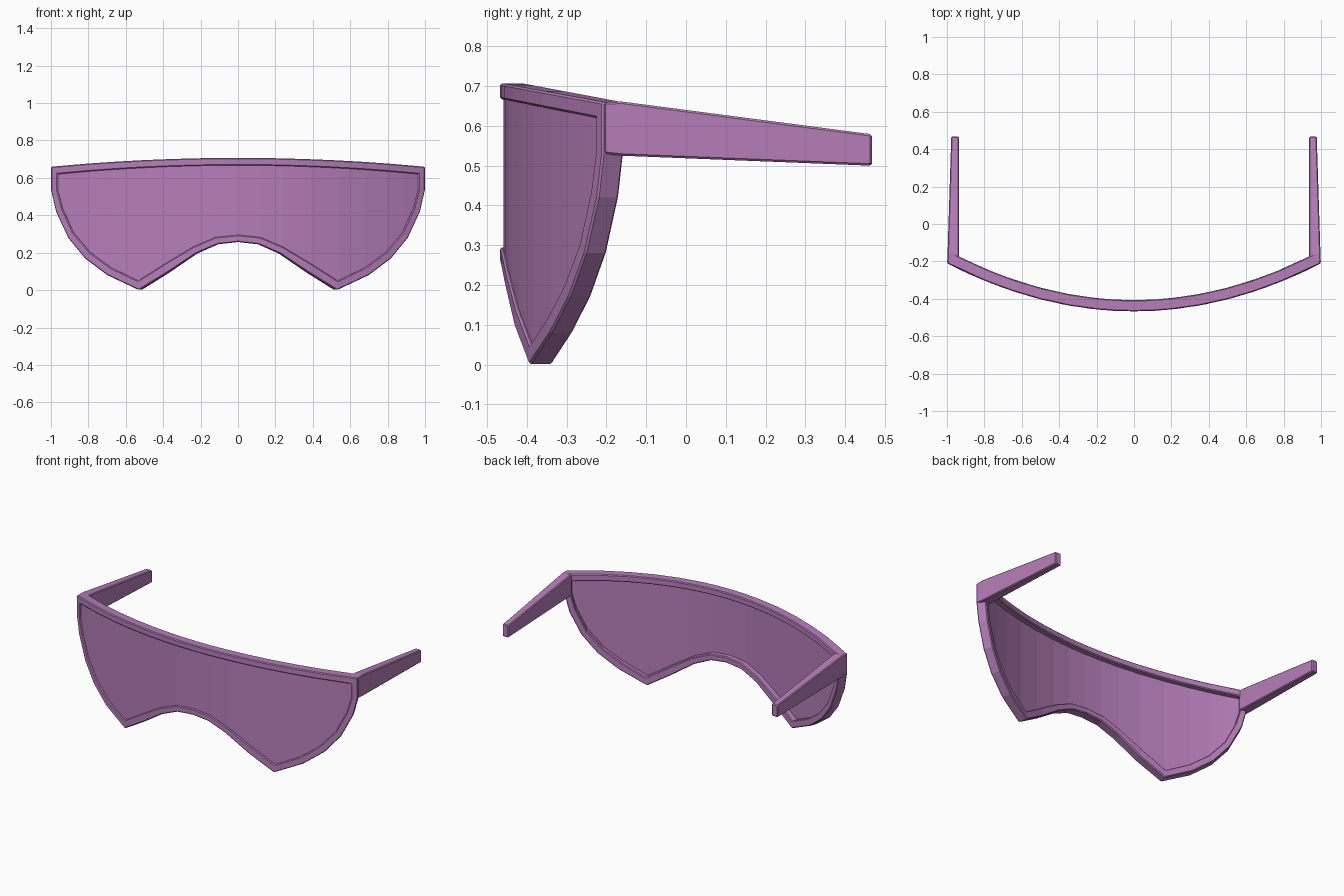
import bpy, bmesh
from mathutils import Vector

cube = bpy.data.objects.get("Cube")
if cube:
    bpy.data.objects.remove(cube)

purple = bpy.data.materials.new("purple plastic")
purple.use_nodes = True
colour = (0.47, 0.21, 0.49, 1)
purple.diffuse_color = colour
purple.node_tree.nodes["Principled BSDF"].inputs["Base Color"].default_value = colour


def wrap(x, z, depth):
    """Place a flat outline point on the curved visor, set back by depth."""
    curve = 0.257
    normal = Vector((-2 * curve * x, 1, 0)).normalized()
    return Vector((x, -0.467 + curve * x * x, z)) + normal * depth


def make_object(name, bm, bevel):
    bmesh.ops.recalc_face_normals(bm, faces=bm.faces)
    mesh = bpy.data.meshes.new(name)
    bm.to_mesh(mesh)
    bm.free()
    mesh.materials.append(purple)
    obj = bpy.data.objects.new(name, mesh)
    bpy.context.collection.objects.link(obj)
    if bevel:
        mod = obj.modifiers.new("edge chamfer", 'BEVEL')
        mod.width = bevel
        mod.segments = 1
        mod.limit_method = 'ANGLE'
        mod.angle_limit = 0.9
    return obj


def loft(bm, sections, closed):
    """Bridge equal cross-sections; cap the ends when the path is open."""
    rings = [[bm.verts.new(p) for p in s] for s in sections]
    n = len(rings[0])
    for i in range(len(rings) if closed else len(rings) - 1):
        a, b = rings[i], rings[(i + 1) % len(rings)]
        for j in range(n):
            k = (j + 1) % n
            bm.faces.new((a[j], a[k], b[k], b[j]))
    if not closed:
        bm.faces.new(rings[0])
        bm.faces.new(rings[-1])


# Half outlines: brow, then round the cheek to the nose arch
brow = [0, 0.1, 0.2, 0.35, 0.5, 0.65, 0.8, 1]
outer = [(x, 0.707 - 0.047 * x * x) for x in brow]
inner = [(x * 0.965, 0.667 - 0.047 * x * x) for x in brow]
outer += [(1, 0.53), (0.975, 0.42), (0.91, 0.28), (0.82, 0.17), (0.7, 0.08),
          (0.53, 0), (0.375, 0.095), (0.225, 0.195), (0.11, 0.245), (0, 0.257)]
cheek = [(0.965, 0.53), (0.94, 0.435), (0.88, 0.305), (0.79, 0.2), (0.68, 0.12),
         (0.535, 0.05), (0.385, 0.145), (0.24, 0.232), (0.12, 0.283), (0, 0.295)]
inner += cheek

# Frame: a rectangular rim swept round the mirrored outline
pairs = list(zip(outer, inner))
pairs += [((-o[0], o[1]), (-i[0], i[1])) for o, i in reversed(pairs[1:-1])]
bm = bmesh.new()
loft(bm, [(wrap(*o, 0), wrap(*i, 0), wrap(*i, 0.06), wrap(*o, 0.06))
          for o, i in pairs], True)
make_object("frame", bm, 0.005)

# Lens: thin curved shield tucked into the rim
half = [(x * 1.012, z - 0.012) for x, z in cheek]
columns = [(-x, z) for x, z in half] + half[-2::-1]
bm = bmesh.new()
loft(bm, [(wrap(x, z, 0.008), wrap(x, 0.678 - 0.047 * x * x, 0.008),
           wrap(x, 0.678 - 0.047 * x * x, 0.026), wrap(x, z, 0.026))
          for x, z in columns], False)
make_object("lens", bm, 0)

# Temple arms: tapering bars hinged at the outer corners
for side, label in ((1, "left"), (-1, "right")):
    bm = bmesh.new()
    stations = [(-0.207, -0.18, 0.999, 0.53, 0.66),
                (-0.16, -0.16, 0.997, 0.525, 0.661),
                (0.467, 0.467, 0.977, 0.5, 0.579)]
    loft(bm, [[Vector((side * x, y, z)) for x, y, z in
               ((xo, yo, lo), (xo, yo, hi), (0.936, yi, hi), (0.936, yi, lo))]
              for yo, yi, xo, lo, hi in stations], False)
    make_object(label + "_arm", bm, 0.005)
